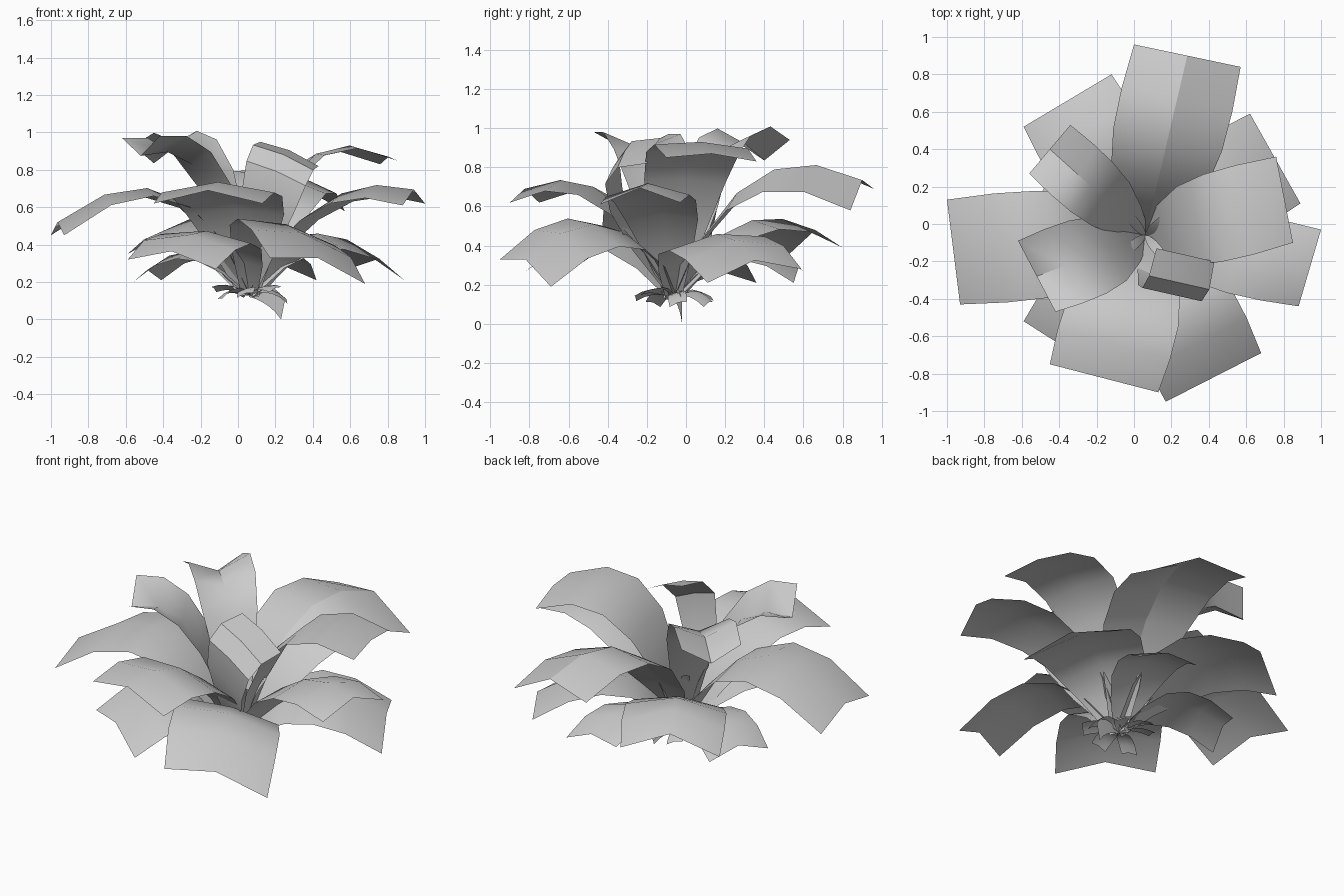
import bpy
from math import cos, sin, radians
from mathutils import Vector

default = bpy.data.objects.get("Cube")
if default:
    bpy.data.objects.remove(default, do_unlink=True)

# One plain colour for the whole plant
grey = bpy.data.materials.new("pale_grey")
grey.use_nodes = True
colour = (0.6, 0.6, 0.6, 1)
grey.diffuse_color = colour
grey.node_tree.nodes["Principled BSDF"].inputs["Base Color"].default_value = colour

ROOT = Vector((0.06, -0.06, 0.13))
SPREAD = (0.18, 0.6, 0.9, 1.02, 1.04, 1.0)    # half-width factor from root to tip


def leaf(name, left, right, ridge, reach, height, bow=(0, 0, 0), sharp_rib=False):
    """Arching two-column blade ending at the corners left and right.
    ridge lifts the midrib; reach and height place the bend of the arch."""
    left, right = Vector(left), Vector(right)
    side = (right - left) / 2
    tip = (left + right) / 2 + Vector((0, 0, ridge))
    bend = ROOT.lerp(tip, reach)
    bend.z = height
    bend += Vector(bow)
    verts, faces = [], []
    rows = len(SPREAD)
    for i, spread in enumerate(SPREAD):
        t = i / (rows - 1)
        mid = ROOT * (1 - t) ** 2 + bend * 2 * t * (1 - t) + tip * t * t
        drop = Vector((0, 0, ridge * t))
        verts += [mid - side * spread - drop, mid, mid + side * spread - drop]
    for i in range(rows - 1):
        for j in range(2):
            a = i * 3 + j
            faces.append((a, a + 1, a + 4, a + 3))
    mesh = bpy.data.meshes.new(name)
    mesh.from_pydata(verts, [], faces)
    mesh.materials.append(grey)
    if sharp_rib:
        for edge in mesh.edges:
            edge.use_edge_sharp = all(v % 3 == 1 for v in edge.vertices)
    obj = bpy.data.objects.new(name, mesh)
    bpy.context.collection.objects.link(obj)
    bpy.ops.object.select_all(action="DESELECT")
    obj.select_set(True)
    bpy.context.view_layer.objects.active = obj
    bpy.ops.object.shade_smooth_by_angle(angle=radians(40), keep_sharp_edges=True)


# Upper leaves
leaf("back_leaf", (0, 0.96, 0.69), (0.57, 0.84, 0.58), 0.1, 0.36, 1.05, sharp_rib=True)
leaf("upper_left_leaf", (0.76, 0.36, 0.83), (0.85, -0.1, 0.85), 0.03, 0.25, 1.15)
leaf("upper_right_front_leaf", (-0.42, -0.47, 0.98), (-0.62, -0.09, 0.97), -0.1, 0.35, 1.03)
leaf("upper_right_back_leaf", (-0.56, 0.27, 0.93), (-0.34, 0.53, 0.94), -0.1, 0.42, 1.2)
leaf("inner_curled_leaf", (0.12, -0.13, 0.95), (0.43, -0.2, 0.82), 0.02, 0.5, 0.93,
     bow=(0.03, -0.53, 0))

# Middle leaves
leaf("left_leaf", (1, -0.03, 0.62), (0.88, -0.44, 0.61), 0.08, 0.42, 0.84)
leaf("right_leaf", (-0.93, -0.43, 0.45), (-1, 0.13, 0.45), 0.07, 0.36, 1.03)
leaf("front_leaf", (0.13, -0.9, 0.62), (-0.45, -0.75, 0.62), 0.07, 0.38, 0.9)

# Lower drooping leaves
leaf("lower_front_left_leaf", (0.68, -0.69, 0.19), (0.17, -0.95, 0.33), 0.07, 0.38, 0.77)
leaf("lower_front_right_leaf", (-0.12, -0.82, 0.27), (-0.59, -0.52, 0.32), 0.07, 0.4, 0.67)
leaf("lower_back_right_leaf", (-0.59, 0.52, 0.35), (-0.12, 0.8, 0.39), 0.11, 0.4, 0.7)
leaf("lower_back_left_leaf", (0.62, 0.59, 0.28), (0.89, 0.11, 0.21), 0.08, 0.35, 0.67)
leaf("lower_back_leaf", (0.05, 0.6, 0.27), (0.42, 0.55, 0.21), 0.05, 0.45, 0.55)
leaf("lower_right_leaf", (-0.56, 0.01, 0.2), (-0.41, 0.36, 0.21), 0.06, 0.45, 0.52)

# Slim upright blades in the heart
for i in range(4):
    a = radians(40 + 90 * i)
    tip = ROOT + Vector((0.14 * cos(a), 0.14 * sin(a), 0.38))
    across = Vector((-sin(a), cos(a), 0)) * 0.025
    leaf(f"heart_blade_{i + 1}", tip - across, tip + across, 0.01, 0.3, 0.4)

# Short basal scales round the root
for i in range(7):
    a = radians(60 + 51 * i)
    tip = ROOT + Vector((0.2 * cos(a), 0.2 * sin(a), 0.03 * (i % 3) - 0.03))
    across = Vector((-sin(a), cos(a), 0.3)) * 0.045
    leaf(f"basal_scale_{i + 1}", tip - across, tip + across, 0.01, 0.5, 0.2)

# Pointed scale hanging to the ground
leaf("hanging_scale", (0.23, -0.02, 0), (0.25, -0.02, 0.1), 0, 0.6, 0.17)
